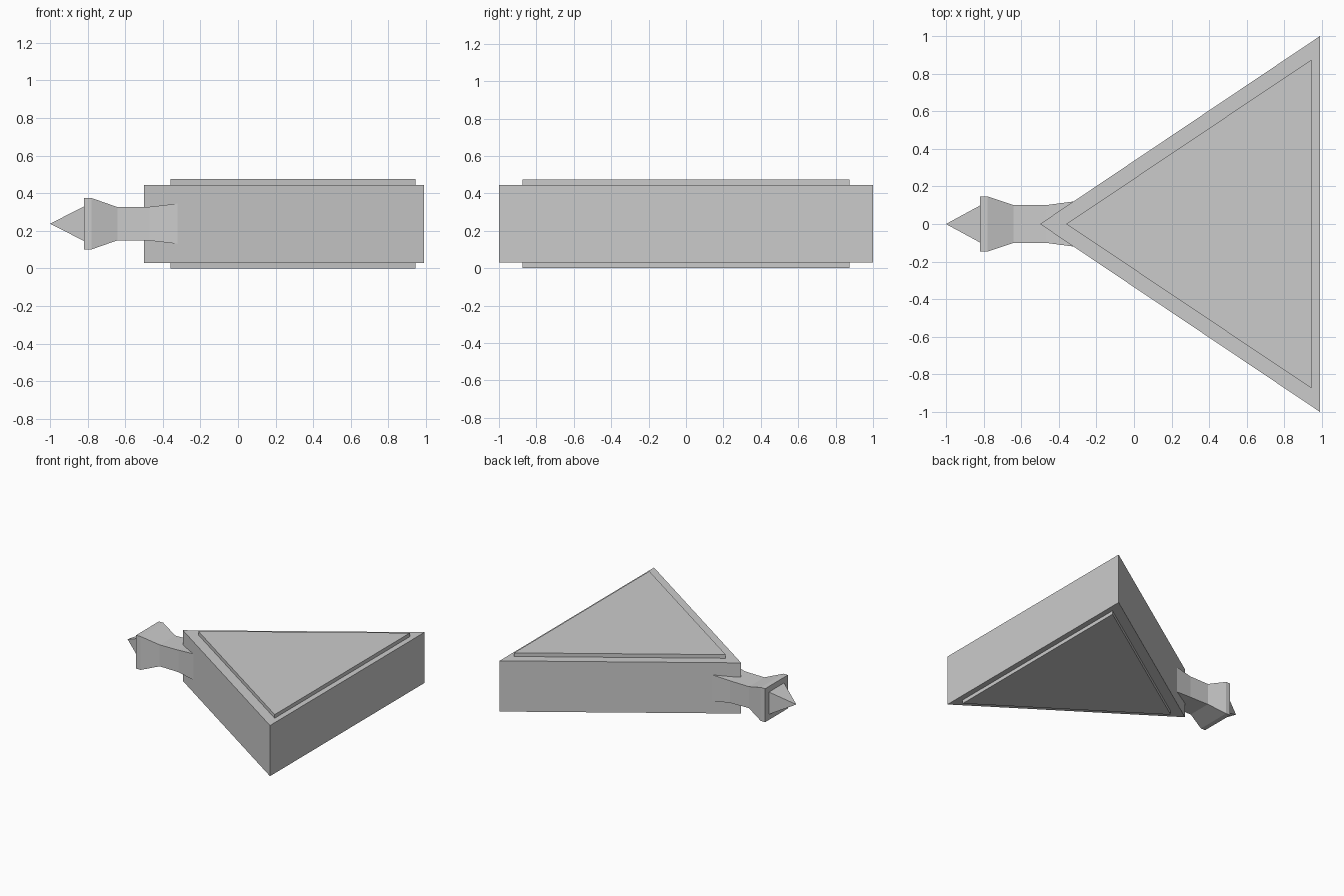
import bpy
import bmesh

cube = bpy.data.objects.get("Cube")
if cube:
    bpy.data.objects.remove(cube, do_unlink=True)

grey = bpy.data.materials.new("light grey")
grey.use_nodes = True
grey.diffuse_color = (0.6, 0.6, 0.6, 1)
grey.node_tree.nodes["Principled BSDF"].inputs["Base Color"].default_value = grey.diffuse_color

MID_Z = 0.238


def finish(name, bm):
    """Turn a bmesh into a flat shaded grey object."""
    bmesh.ops.recalc_face_normals(bm, faces=bm.faces)
    mesh = bpy.data.meshes.new(name)
    bm.to_mesh(mesh)
    bm.free()
    mesh.materials.append(grey)
    obj = bpy.data.objects.new(name, mesh)
    bpy.context.collection.objects.link(obj)
    return obj


def wedge(name, tip_x, back_x, half_width, bottom, top):
    """Triangular slab pointing towards -x."""
    bm = bmesh.new()
    outline = [(tip_x, 0), (back_x, -half_width), (back_x, half_width)]
    base = bm.faces.new([bm.verts.new((x, y, bottom)) for x, y in outline])
    result = bmesh.ops.extrude_face_region(bm, geom=[base])
    verts = [v for v in result["geom"] if isinstance(v, bmesh.types.BMVert)]
    bmesh.ops.translate(bm, verts=verts, vec=(0, 0, top - bottom))
    return finish(name, bm)


def square_loft(name, sections):
    """Join rectangular sections (x, half width, half height) along x."""
    bm = bmesh.new()
    rings = [[bm.verts.new((x, sy * w, MID_Z + sz * h))
              for sy, sz in ((-1, -1), (1, -1), (1, 1), (-1, 1))]
             for x, w, h in sections]
    for a, b in zip(rings, rings[1:]):
        for i in range(4):
            j = (i + 1) % 4
            bm.faces.new((a[i], a[j], b[j], b[i]))
    bm.faces.new(rings[0])
    bm.faces.new(rings[-1])
    bmesh.ops.remove_doubles(bm, verts=bm.verts, dist=0.0005)
    return finish(name, bm)


# Triangular body with a raised panel above and below
wedge("body", -0.5, 0.99, 1.0, 0.03, 0.445)
wedge("top_panel", -0.36, 0.945, 0.875, 0.44, 0.475)
wedge("bottom_panel", -0.36, 0.945, 0.875, 0.0, 0.035)

# Square neck flaring into a collar, rooted inside the body
square_loft("neck", [(-0.82, 0.147, 0.137), (-0.78, 0.147, 0.137),
                     (-0.64, 0.1, 0.088), (-0.47, 0.1, 0.09),
                     (-0.32, 0.12, 0.107), (-0.2, 0.13, 0.117)])

# Pyramid spike at the end of the neck
square_loft("spike", [(-1.0, 0.0001, 0.0001), (-0.81, 0.103, 0.096)])
